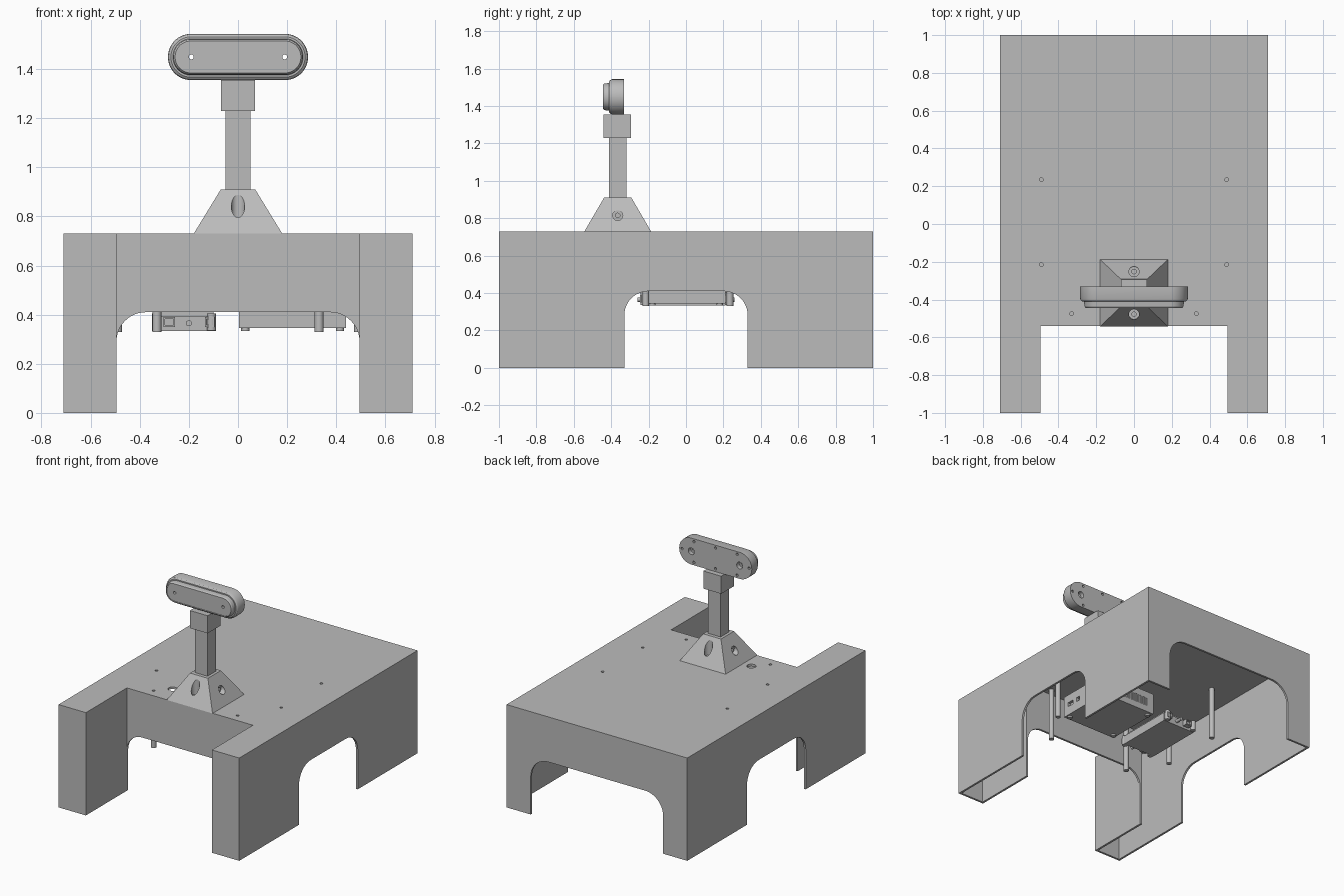
import bpy, bmesh, math
from mathutils import Vector

if "Cube" in bpy.data.objects:
    bpy.data.objects.remove(bpy.data.objects["Cube"], do_unlink=True)

grey = bpy.data.materials.new("plain grey")
grey.use_nodes = True
grey.diffuse_color = (0.5, 0.5, 0.5, 1)
grey.node_tree.nodes["Principled BSDF"].inputs["Base Color"].default_value = (0.5, 0.5, 0.5, 1)


def loft(name, rings):
    """Solid skinned through matching closed rings of points."""
    bm = bmesh.new()
    loops = [[bm.verts.new(p) for p in ring] for ring in rings]
    n = len(loops[0])
    for a, b in zip(loops, loops[1:]):
        for i in range(n):
            j = (i + 1) % n
            bm.faces.new((a[i], a[j], b[j], b[i]))
    bm.faces.new(loops[0])
    bm.faces.new(loops[-1])
    bmesh.ops.recalc_face_normals(bm, faces=bm.faces)
    mesh = bpy.data.meshes.new(name)
    bm.to_mesh(mesh)
    bm.free()
    mesh.materials.append(grey)
    ob = bpy.data.objects.new(name, mesh)
    bpy.context.collection.objects.link(ob)
    return ob


def place(pts, axis, d):
    """Put 2D points on the plane at distance d along an axis."""
    if axis == "x":
        return [(d, u, v) for u, v in pts]
    if axis == "y":
        return [(u, d, v) for u, v in pts]
    return [(u, v, d) for u, v in pts]


def prism(name, pts, axis, a, b):
    return loft(name, [place(pts, axis, a), place(pts, axis, b)])


def rounded(u0, u1, v0, v1, r, steps=12):
    """Rounded rectangle outline."""
    pts = []
    for k, (u, v) in enumerate([(u1 - r, v1 - r), (u0 + r, v1 - r), (u0 + r, v0 + r), (u1 - r, v0 + r)]):
        for i in range(steps + 1):
            t = (k + i / steps) * math.pi / 2
            pts.append((u + r * math.cos(t), v + r * math.sin(t)))
    return pts


def box(name, x0, x1, y0, y1, z0, z1):
    return prism(name, [(x0, y0), (x1, y0), (x1, y1), (x0, y1)], "z", z0, z1)


def rod(name, u, v, r, axis, a, b, sides=24):
    ring = [(u + r * math.cos(math.tau * i / sides), v + r * math.sin(math.tau * i / sides)) for i in range(sides)]
    return prism(name, ring, axis, a, b)


def cut(ob, *cutters):
    """Subtract the cutters and remove them."""
    for c in cutters:
        mod = ob.modifiers.new("cut", "BOOLEAN")
        mod.operation = "DIFFERENCE"
        mod.solver = "EXACT"
        mod.object = c
        bpy.context.view_layer.objects.active = ob
        bpy.ops.object.modifier_apply(modifier=mod.name)
        bpy.data.objects.remove(c, do_unlink=True)


def smooth(ob):
    bpy.ops.object.select_all(action="DESELECT")
    ob.select_set(True)
    bpy.context.view_layer.objects.active = ob
    bpy.ops.object.shade_smooth_by_angle(angle=math.radians(30))


# Body shell: notched outline, hollow and open below
W, N, NY, H, T = 0.71, 0.495, -0.54, 0.73, 0.015


def footprint(t):
    w, n, front, back, notch = W - t, N + t, -1 + t, 1 - t, NY + t
    return [(-w, front), (-n, front), (-n, notch), (n, notch), (n, front), (w, front), (w, back), (-w, back)]


body = prism("body_shell", footprint(0), "z", 0, H)
cut(body, prism("hollow", footprint(T), "z", -0.1, H - T))

# Arched openings through the sides, the back and the notch wall
side_arch = rounded(-0.33, 0.33, -0.4, 0.41, 0.13)
end_arch = rounded(-0.52, 0.52, -0.4, 0.41, 0.14)
cut(body,
    prism("arch", side_arch, "x", -0.8, -0.65),
    prism("arch", side_arch, "x", 0.65, 0.8),
    prism("arch", end_arch, "y", 0.9, 1.1),
    prism("arch", rounded(-N, N, -0.4, 0.41, 0.12), "y", -0.6, -0.5))

# Screw holes with posts below, and the cable hole
spots = [(s * x, y) for s in (-1, 1) for x, y in ((0.49, 0.235), (0.49, -0.215), (0.33, -0.475))]
for x, y in spots:
    cut(body, rod("hole", x, y, 0.01, "z", 0.6, 0.8, 16))
    post = rod("mounting_post", x, y, 0.018, "z", 0.33, H - T)
    cut(post, rod("hole", x, y, 0.01, "z", 0.5, 0.8, 16))
    smooth(post)
cut(body, rod("hole", -0.245, -0.384, 0.03, "z", 0.6, 0.8))
smooth(body)

# Pedestal with counterbored screw holes on four sides
CY = -0.365


def rect(hx, hy, z):
    return [(-hx, CY - hy, z), (hx, CY - hy, z), (hx, CY + hy, z), (-hx, CY + hy, z)]


pedestal = loft("pedestal", [rect(0.18, 0.178, H), rect(0.07, 0.073, 0.91)])
for s in (-1, 1):
    y = CY + s * 0.113
    cut(pedestal,
        rod("bore", 0, y, 0.027, "z", 0.78, 1),
        rod("screw_hole", 0, y, 0.012, "z", 0.7, 0.9, 16),
        rod("bore", CY, 0.815, 0.027, "x", s * 0.105, s * 0.3),
        rod("screw_hole", CY, 0.815, 0.012, "x", s * 0.06, s * 0.2, 16))
smooth(pedestal)

# Mast and its head block
box("mast", -0.05, 0.05, CY - 0.048, CY + 0.048, 0.91, 1.23)
box("mast_block", -0.07, 0.07, -0.44, -0.295, 1.23, 1.355)

# Sensor head: pill shaped housing with stepped front
CZ, R, X = 1.449, 0.094, 0.285


def pill(inset, y):
    r = R - inset
    return place(rounded(-X + inset, X - inset, CZ - r, CZ + r, r - 0.0005, 16), "y", y)


head = loft("sensor_housing", [pill(0, -0.331), pill(0, -0.395), pill(0.004, -0.405), pill(0.012, -0.411),
                               pill(0.02, -0.411), pill(0.023, -0.436), pill(0.029, -0.444)])
cut(head, loft("front_recess", [pill(0.034, -0.46), pill(0.034, -0.44)]))
for s in (-1, 1):
    cut(head,
        rod("through_hole", s * 0.19, CZ, 0.01, "y", -0.5, -0.3, 16),
        rod("back_bore", s * 0.19, CZ, 0.024, "y", -0.36, -0.3),
        rod("end_hole", s * 0.263, CZ, 0.009, "y", -0.35, -0.3, 12))
    for x in (-0.17, 0, 0.17):
        cut(head, rod("rim_hole", x, CZ + s * 0.074, 0.009, "y", -0.35, -0.3, 12))
smooth(head)

# Larger computer: case with side vents, ports and feet
case = box("computer_case", 0.005, 0.44, -0.21, 0.21, 0.345, 0.5)
for i in range(22):
    x = 0.06 + i * 0.015
    for s in (-1, 1):
        cut(case, box("vent", x, x + 0.007, s * 0.21 - 0.006, s * 0.21 + 0.006, 0.39, 0.45))
for i, w in enumerate((0.05, 0.03, 0.05, 0.04)):
    y = -0.17 + i * 0.09
    cut(case, box("port", 0.42, 0.46, y, y + w, 0.41, 0.44))
for x in (0.03, 0.415):
    for y in (-0.18, 0.18):
        smooth(rod("computer_foot", x, y, 0.017, "z", 0.333, 0.346))

# Smaller controller: tray, lugs, sockets and end connectors
box("controller_tray", -0.35, -0.09, -0.21, 0.21, 0.333, 0.395)
box("controller_board", -0.34, -0.1, -0.2, 0.2, 0.395, 0.41)
for s in (-1, 1):
    for x in (-0.332, -0.108):
        smooth(rod("controller_lug", x, s * 0.225, 0.018, "z", 0.335, 0.405))
    for x, w in ((-0.28, 0.048), (-0.115, 0.04)):
        socket = box("socket", x - w / 2, x + w / 2, s * 0.2, s * 0.245, 0.35, 0.39)
        cut(socket, box("opening", x - w / 2 + 0.007, x + w / 2 - 0.007, s * 0.23, s * 0.26, 0.357, 0.383))
    smooth(rod("round_connector", -0.2, 0.365, 0.012, "y", s * 0.2, s * 0.26))
